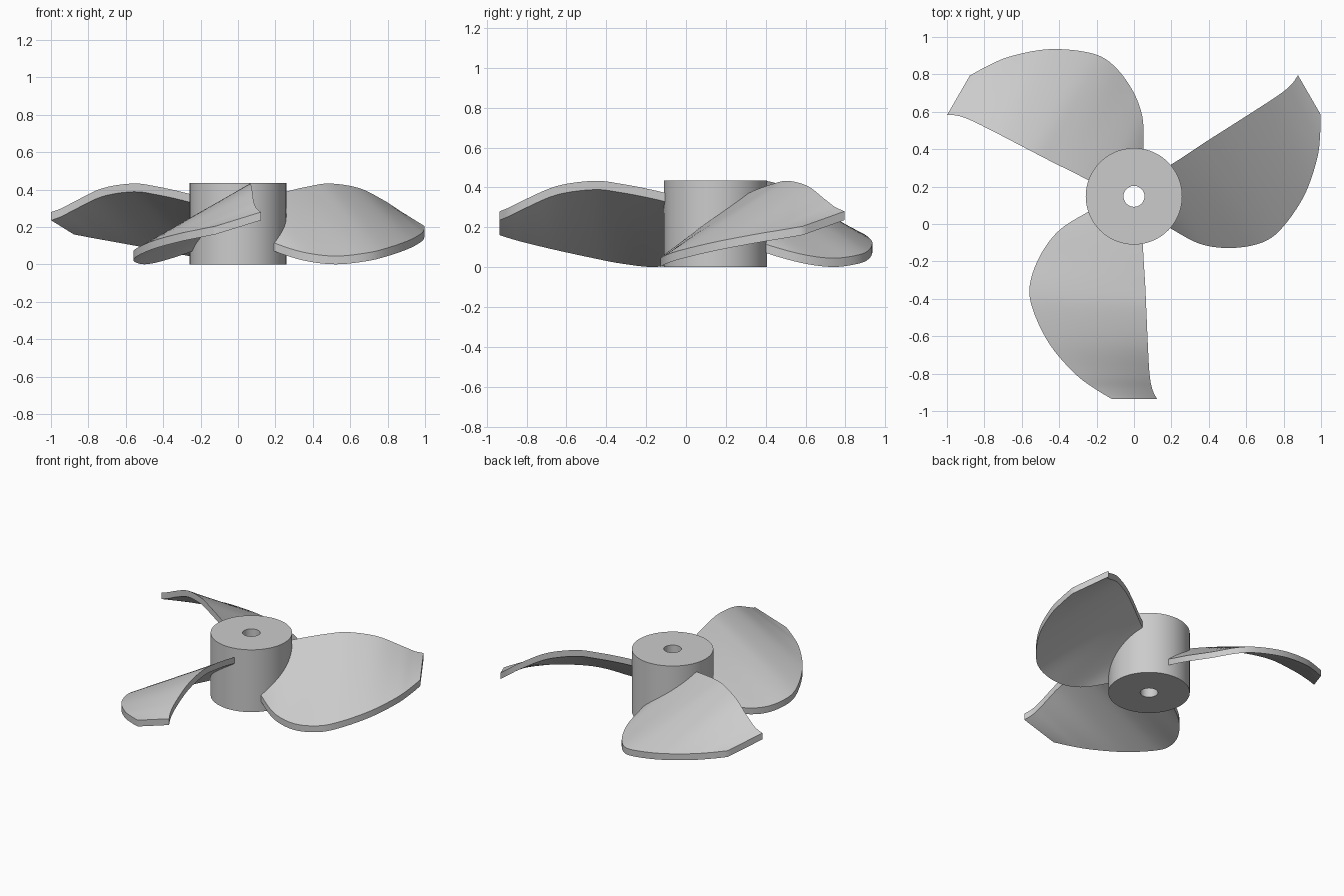
import bpy, bmesh, math
from mathutils import Matrix, Vector

if "Cube" in bpy.data.objects:
    bpy.data.objects.remove(bpy.data.objects["Cube"])

HUB_Y, HUB_R, HOLE_R, HUB_H = 0.148, 0.258, 0.056, 0.435
THICK = 0.044

grey = bpy.data.materials.new("plain grey")
grey.diffuse_color = (0.6, 0.6, 0.6, 1)
grey.use_nodes = True
grey.node_tree.nodes["Principled BSDF"].inputs["Base Color"].default_value = grey.diffuse_color


def finish(name, bm):
    bmesh.ops.recalc_face_normals(bm, faces=bm.faces)
    me = bpy.data.meshes.new(name)
    bm.to_mesh(me)
    bm.free()
    me.materials.append(grey)
    ob = bpy.data.objects.new(name, me)
    bpy.context.collection.objects.link(ob)
    bpy.ops.object.select_all(action='DESELECT')
    ob.select_set(True)
    bpy.context.view_layer.objects.active = ob
    bpy.ops.object.shade_smooth_by_angle(angle=math.radians(35))


# Hub: a rectangular section revolved into a bored cylinder
bm = bmesh.new()
N = 72
section = [(HOLE_R, 0), (HUB_R, 0), (HUB_R, HUB_H), (HOLE_R, HUB_H)]
rings = []
for i in range(N):
    a = 2 * math.pi * i / N
    rings.append([bm.verts.new((r * math.cos(a), HUB_Y + r * math.sin(a), z)) for r, z in section])
for i in range(N):
    p, q = rings[i], rings[(i + 1) % N]
    for k in range(4):
        bm.faces.new((p[k], q[k], q[(k + 1) % 4], p[(k + 1) % 4]))
finish("hub", bm)

# Blade stations, root to tip: y, left x, left z, right x, right z (upper surface)
STATIONS = [
    (0.09, -0.20, 0.145, 0.045, 0.325),
    (0.065, -0.245, 0.115, 0.045, 0.33),
    (-0.03, -0.396, 0.065, 0.046, 0.353),
    (-0.165, -0.50, 0.045, 0.05, 0.387),
    (-0.325, -0.557, 0.062, 0.06, 0.418),
    (-0.46, -0.54, 0.088, 0.066, 0.433),
    (-0.645, -0.45, 0.128, 0.074, 0.408),
    (-0.80, -0.316, 0.165, 0.083, 0.343),
    (-0.88, -0.21, 0.187, 0.097, 0.303),
    (-0.935, -0.12, 0.205, 0.122, 0.28),
]


def smooth(points, steps):
    """Catmull-Rom resampling of the station rows."""
    P = [Vector(p) for p in points]
    P = [2 * P[0] - P[1]] + P + [2 * P[-1] - P[-2]]
    out = []
    for i in range(1, len(P) - 2):
        a, b, c, d = P[i - 1:i + 3]
        for s in range(steps):
            t = s / steps
            out.append(0.5 * (2 * b + (c - a) * t + (2 * a - 5 * b + 4 * c - d) * t ** 2
                              + (3 * b - a - 3 * c + d) * t ** 3))
    return out + [P[-2]]


def blade(name, angle):
    bm = bmesh.new()
    rows, chord = smooth(STATIONS, 5), 10
    turn = (Matrix.Translation((0, HUB_Y, 0)) @ Matrix.Rotation(angle, 4, 'Z')
            @ Matrix.Translation((0, -HUB_Y, 0)))
    layers = []
    for drop in (0, THICK):
        grid = []
        for y, xl, zl, xr, zr in rows:
            line = []
            for j in range(chord + 1):
                t = j / chord
                line.append(bm.verts.new(turn @ Vector((xl + (xr - xl) * t, y, zl + (zr - zl) * t - drop))))
            grid.append(line)
        for i in range(len(rows) - 1):
            for j in range(chord):
                bm.faces.new((grid[i][j], grid[i + 1][j], grid[i + 1][j + 1], grid[i][j + 1]))
        layers.append(grid)
    # Vertical rim joining the upper and lower surfaces
    n = len(rows) - 1
    rim = ([(i, 0) for i in range(n)] + [(n, j) for j in range(chord)]
           + [(i, chord) for i in range(n, 0, -1)] + [(0, j) for j in range(chord, 0, -1)])
    top, low = layers
    for (a, b), (c, d) in zip(rim, rim[1:] + rim[:1]):
        bm.faces.new((top[a][b], top[c][d], low[c][d], low[a][b]))
    finish(name, bm)


for k, name in enumerate(("front_blade", "right_blade", "left_blade")):
    blade(name, math.radians(120 * k))
